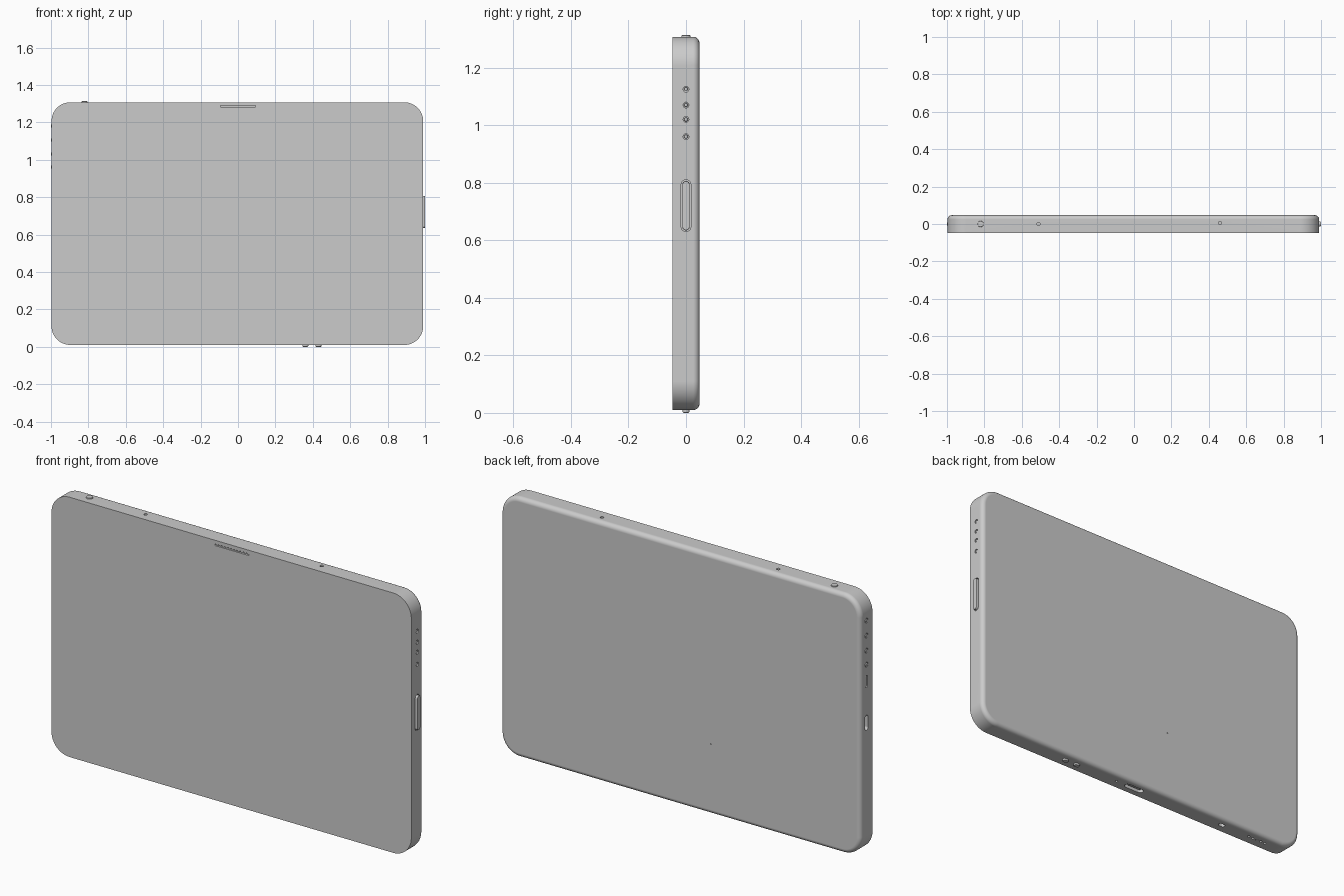
import bpy, bmesh, math
from mathutils import Vector

if "Cube" in bpy.data.objects:
    bpy.data.objects.remove(bpy.data.objects["Cube"])

X0, X1, Z0, Z1 = -0.997, 0.99, 0.01, 1.307
YF, YB = -0.047, 0.047
FILLET = 0.022


def loft(bm, rings):
    """Skin a stack of equal-length closed rings and cap both ends."""
    vs = [[bm.verts.new(p) for p in r] for r in rings]
    n = len(rings[0])
    for a, b in zip(vs, vs[1:]):
        for i in range(n):
            j = (i + 1) % n
            bm.faces.new((a[i], a[j], b[j], b[i]))
    bm.faces.new(vs[0][::-1])
    bm.faces.new(vs[-1])


def finish(bm, name):
    bmesh.ops.recalc_face_normals(bm, faces=bm.faces)
    me = bpy.data.meshes.new(name)
    bm.to_mesh(me)
    bm.free()
    ob = bpy.data.objects.new(name, me)
    bpy.context.collection.objects.link(ob)
    return ob


def capsule(bm, axis, u, v, length, width, lo, hi, soft=0.0, seg=8):
    """Stadium prism along an axis; u is the long direction, soft rounds the hi end."""
    def place(a, b, w):
        return {'x': (w, b, a), 'z': (a, b, w), 'y': (a, w, b)}[axis]

    def ring(w, shrink):
        r, h = width / 2 - shrink, (length - width) / 2
        pts = []
        for s in (1, -1):
            for i in range(seg + (1 if h > 1e-6 else 0)):
                t = -math.pi / 2 + math.pi * i / seg
                pts.append(place(u + s * (h + r * math.cos(t)), v + s * r * math.sin(t), w))
        return pts
    rings = [ring(lo, 0)]
    if soft:
        d = math.copysign(soft, hi - lo)
        rings += [ring(hi - d, 0), ring(hi - 0.3 * d, 0.3 * soft)]
    rings.append(ring(hi, soft))
    loft(bm, rings)


def body_ring(y, inset, radius=0.1, seg=14):
    r = radius - inset
    pts = []
    for k, (cx, cz) in enumerate(((X1 - radius, Z1 - radius), (X0 + radius, Z1 - radius),
                                  (X0 + radius, Z0 + radius), (X1 - radius, Z0 + radius))):
        for i in range(seg + 1):
            t = math.pi / 2 * (k + i / seg)
            pts.append(Vector((cx + r * math.cos(t), y, cz + r * math.sin(t))))
    return pts


# Body: crisp front edge, rounded back edge
bm = bmesh.new()
rings = [body_ring(YF, 0)]
for i in range(6):
    t = math.pi / 2 * i / 5
    rings.append(body_ring(YB - FILLET + FILLET * math.sin(t), FILLET * (1 - math.cos(t))))
loft(bm, rings)
body = finish(bm, "tablet_body")

# Openings: (axis, u, v, length, width, inner, outer)
left_holes = (1.18, 1.105, 1.03, 0.96)
right_holes = (1.125, 1.07, 1.02, 0.96)
bumps = (0.36, 0.43)
cuts = [('y', 0, 1.285, 0.19, 0.009, YF + 0.012, YF - 0.01),      # earpiece
        ('x', 0.72, 0, 0.18, 0.034, X1 - 0.015, X1 + 0.02),       # power button recess
        ('x', 0.875, 0, 0.06, 0.018, X0 + 0.015, X0 - 0.02),      # small left slot
        ('x', 0.67, 0, 0.075, 0.026, X0 + 0.04, X0 - 0.02),       # left port
        ('z', 0, 0, 0.11, 0.032, Z0 + 0.05, Z0 - 0.02),           # charging port
        ('z', 0.11, 0, 0.014, 0.014, Z0 + 0.015, Z0 - 0.02),      # bottom microphone
        ('z', -0.55, 0, 0.036, 0.022, Z0 + 0.03, Z0 - 0.02),      # bottom socket
        ('z', -0.51, 0, 0.017, 0.017, Z1 - 0.02, Z1 + 0.02),      # top microphones
        ('z', 0.46, 0.005, 0.017, 0.017, Z1 - 0.02, Z1 + 0.02),
        ('y', -0.17, 0.36, 0.006, 0.006, YB - 0.01, YB + 0.01)]   # back pinhole
cuts += [('x', z, 0, 0.02, 0.02, X1 - 0.012, X1 + 0.02) for z in right_holes]
cuts += [('x', z, 0, 0.024, 0.024, X0 + 0.012, X0 - 0.02) for z in left_holes]
cuts += [('z', -0.72 - 0.025 * i, 0, 0.013, 0.013, Z0 + 0.015, Z0 - 0.02) for i in range(5)]

bm = bmesh.new()
for c in cuts:
    capsule(bm, *c)
cutter = finish(bm, "opening_cutter")
cutter.hide_render = True
mod = body.modifiers.new("openings", 'BOOLEAN')
mod.operation, mod.solver, mod.object = 'DIFFERENCE', 'EXACT', cutter
bpy.context.view_layer.objects.active = body
bpy.ops.object.modifier_apply(modifier=mod.name)
bpy.data.objects.remove(cutter)


def part(name, *specs):
    bm = bmesh.new()
    for s in specs:
        capsule(bm, *s)
    return finish(bm, name)


parts = [
    body,
    part("power_button", ('x', 0.72, 0, 0.172, 0.026, X1 - 0.016, 1.0, 0.004)),
    part("top_button", ('z', -0.82, 0, 0.032, 0.032, Z1 - 0.005, 1.313, 0.003)),
    part("bottom_studs", *[('z', x, 0, 0.032, 0.024, Z0 + 0.005, 0.0, 0.004) for x in bumps]),
    part("left_pins", *[('x', z, 0, 0.018, 0.018, X0 + 0.013, -1.0, 0.004) for z in left_holes]),
    part("right_pins", *[('x', z, 0, 0.014, 0.014, X1 - 0.013, X1 - 0.002, 0.003)
                         for z in right_holes]),
    part("left_slider", ('x', 0.875, 0, 0.054, 0.012, X0 + 0.016, X0 + 0.002, 0.003)),
    part("port_tongue", ('z', 0, 0, 0.08, 0.01, Z0 + 0.051, Z0 + 0.008)),
    part("earpiece_grille", *[('y', -0.085 + 0.017 * i, 1.285, 0.012, 0.005, YF + 0.013, YF + 0.004)
                              for i in range(11)]),
]

# Smooth the curves, keep hard edges crisp
bpy.context.view_layer.update()
for ob in parts:
    ob.select_set(True)
bpy.context.view_layer.objects.active = body
bpy.ops.object.shade_smooth_by_angle(angle=math.radians(30))
for ob in parts:
    wn = ob.modifiers.new("face_normals", 'WEIGHTED_NORMAL')
    wn.keep_sharp = True
